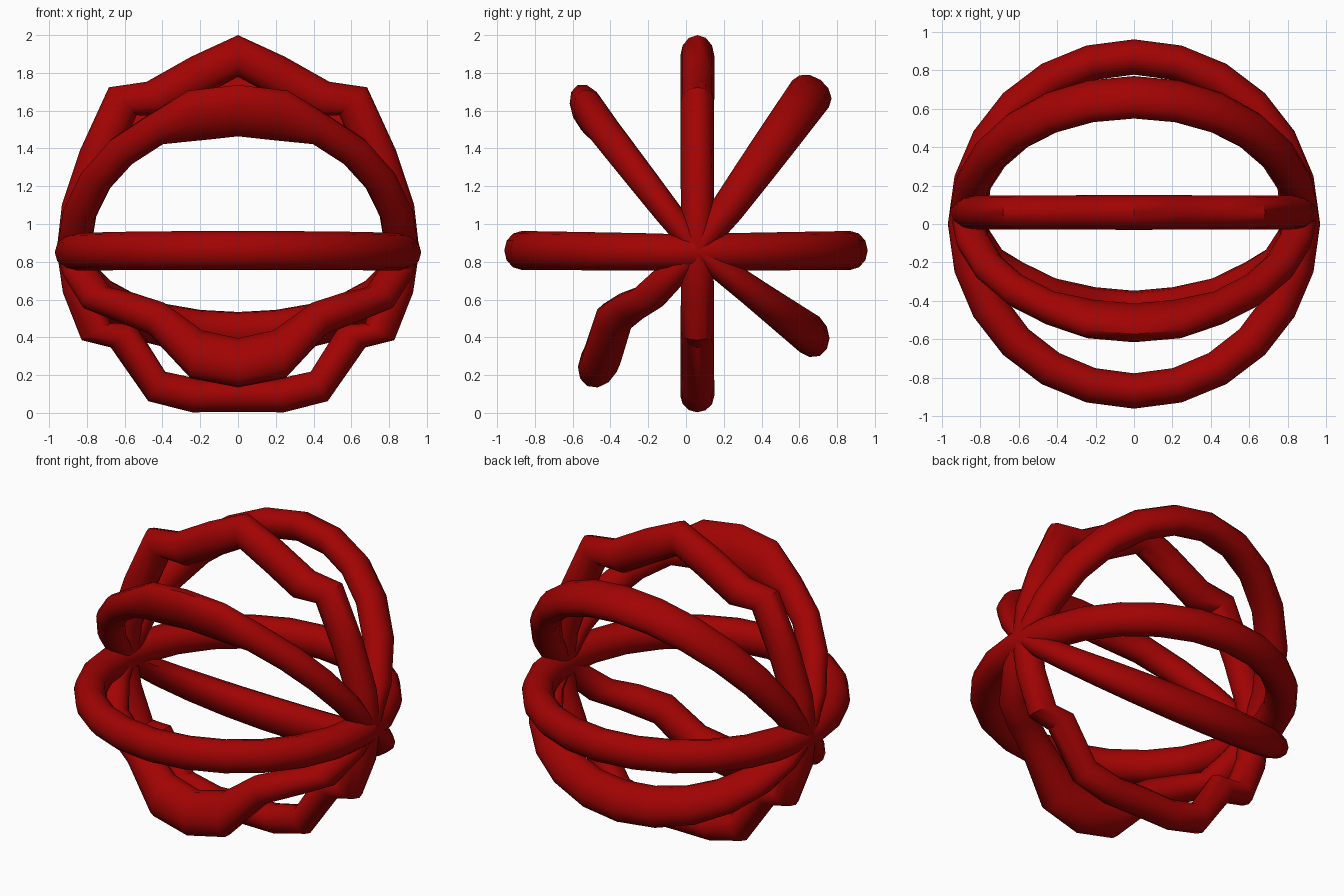
import bpy, bmesh, math
from mathutils import Vector

if "Cube" in bpy.data.objects:
    bpy.data.objects.remove(bpy.data.objects["Cube"])

red = bpy.data.materials.new("red")
red.diffuse_color = (0.36, 0.001, 0.001, 1)
red.use_nodes = True
red.node_tree.nodes["Principled BSDF"].inputs["Base Color"].default_value = red.diffuse_color

SIDES = 12
ANGLES = [math.radians(15 * i) for i in range(7)]   # side pole -> apex


def stations(points, hr, ht, d, pole_ht=0.06, leg_hr=None, pole_hr=0.09):
    """Quarter tube: (centre, radial half, side half, outward) per station.
    With leg_hr only the two stations near the apex have the full radial size."""
    d = Vector(d).normalized()
    out = []
    for i, (p, a) in enumerate(zip(points, ANGLES)):
        s = math.sin(a)
        r = pole_hr + (hr - pole_hr) * s
        if leg_hr:
            r = hr if i > 4 else leg_hr
        out.append((Vector(p), r, pole_ht + (ht - pole_ht) * s ** 0.55, d))
    return out


def arc(pole, apex, hr, ht, d=None, **kw):
    """Regular quarter of an ellipse."""
    pole, apex = Vector(pole), Vector(apex)
    mid = Vector((0, pole.y, pole.z))
    pts = [mid + Vector((pole.x * math.cos(a), 0, 0)) + (apex - mid) * math.sin(a)
           for a in ANGLES]
    return stations(pts, hr, ht, d or apex - mid, **kw)


def ring(name, half_a, half_b):
    """Closed tube: both quarters are mirrored in x."""
    bm = bmesh.new()
    loops = []
    for k in range(24):
        q, flip, j = (half_a, 1, k) if k <= 12 else (half_b, -1, 24 - k)
        i = min(j, 12 - j)
        c, hr, ht, d = q[i]
        sx = 1 if j <= 6 else -1
        c = Vector((c.x * sx, c.y, c.z))
        rad = Vector((math.cos(ANGLES[i]) * sx, 0, 0)) + d * math.sin(ANGLES[i])
        n = Vector((1, 0, 0)).cross(d) * flip
        loops.append([bm.verts.new(c + rad * hr * math.cos(t) + n * ht * math.sin(t))
                      for t in (2 * math.pi * s / SIDES for s in range(SIDES))])
    for k in range(24):
        a, b = loops[k], loops[(k + 1) % 24]
        for s in range(SIDES):
            t = (s + 1) % SIDES
            bm.faces.new((a[s], a[t], b[t], b[s]))
    bmesh.ops.recalc_face_normals(bm, faces=bm.faces)
    me = bpy.data.meshes.new(name)
    bm.to_mesh(me)
    bm.free()
    me.materials.append(red)
    ob = bpy.data.objects.new(name, me)
    bpy.context.collection.objects.link(ob)
    bpy.ops.object.select_all(action='DESELECT')
    ob.select_set(True)
    bpy.context.view_layer.objects.active = ob
    bpy.ops.object.shade_smooth_by_angle(angle=math.radians(40))


Z = 0.86
pole = (0.87, 0.06, Z)

# level ring
level = (0.87, 0, Z - 0.01)
ring("level_ring",
     arc(level, (0, 0.87, Z), 0.092, 0.103, pole_ht=0.095, pole_hr=0.1),
     arc(level, (0, -0.87, Z), 0.092, 0.103, pole_ht=0.095, pole_hr=0.1))

# upright ring with jagged top and bottom
xs = (0.87, 0.84, 0.75, 0.61, 0.43, 0.22, 0)
top = (0, 0.22, 0.48, 0.79, 0.80, 0.92, 1.03)
bottom = (0, 0.20, 0.43, 0.45, 0.72, 0.77, 0.765)
ring("upright_ring",
     stations([(x, 0.06, Z + h) for x, h in zip(xs, top)], 0.11, 0.09, (0, 0, 1), 0.085),
     stations([(x, 0.06, Z - h) for x, h in zip(xs, bottom)], 0.09, 0.09, (0, 0, -1), 0.085))

# slanted ring: upper front (thick at the crown) to lower back
ring("slanted_ring_front_up",
     arc(pole, (0, -0.515, 1.6), 0.148, 0.09, d=(0, -0.4, 0.92), leg_hr=0.088),
     arc(pole, (0, 0.655, 0.415), 0.125, 0.1, d=(0, 0.42, -0.91)))

# slanted ring: upper back to drooping lower front
droop = [(0.87, 0.06, Z), (0.84, -0.06, 0.75), (0.75, -0.2, 0.61), (0.61, -0.29, 0.565),
         (0.43, -0.38, 0.5), (0.22, -0.44, 0.31), (0, -0.46, 0.265)]
ring("slanted_ring_back_up",
     arc(pole, (0, 0.66, 1.69), 0.09, 0.12),
     stations(droop, 0.138, 0.105, (0, -0.45, -0.89), leg_hr=0.09))
